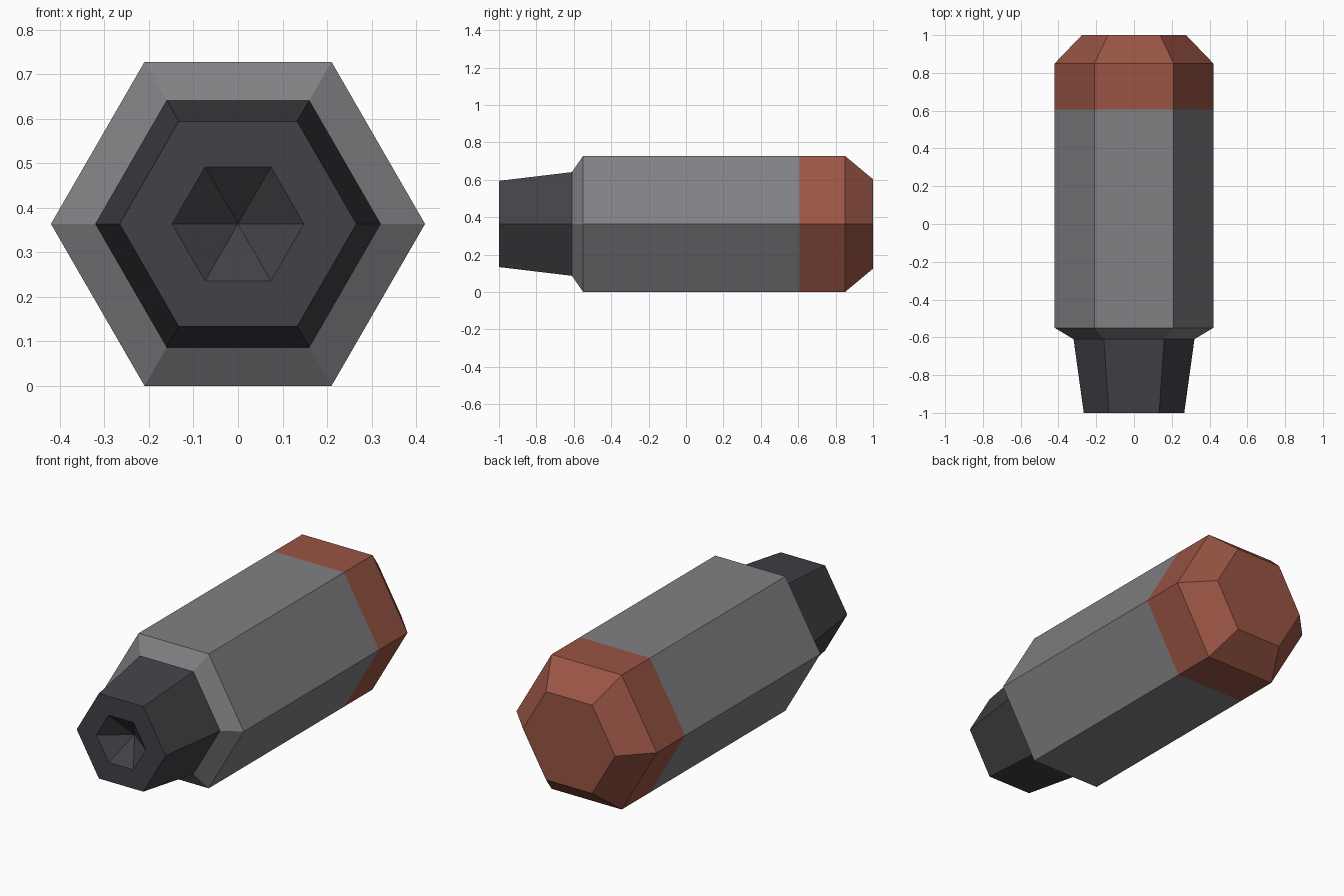
import bpy, bmesh, math

if "Cube" in bpy.data.objects:
    bpy.data.objects.remove(bpy.data.objects["Cube"])

AXIS_Z = 0.42 * math.sin(math.pi / 3)   # height of the long axis, hexagon rests on a flat


def material(name, rgb):
    m = bpy.data.materials.new(name)
    m.diffuse_color = (*rgb, 1)
    m.use_nodes = True
    m.node_tree.nodes["Principled BSDF"].inputs["Base Color"].default_value = m.diffuse_color
    return m


def hex_loft(name, profile, mat):
    """Six-sided loft along y from (y, radius) pairs; radius 0 closes to a point."""
    bm = bmesh.new()
    rings = []
    for y, r in profile:
        count = 6 if r > 0 else 1
        rings.append([bm.verts.new((r * math.cos(i * math.pi / 3), y,
                                    AXIS_Z + r * math.sin(i * math.pi / 3)))
                      for i in range(count)])
    for a, b in zip(rings, rings[1:]):
        for i in range(6):
            j = (i + 1) % 6
            if len(a) == 1:
                bm.faces.new((a[0], b[i], b[j]))
            else:
                bm.faces.new((a[i], b[i], b[j], a[j]))
    # flat end face when the profile does not finish open
    if name == "end_cap":
        bm.faces.new(rings[-1][::-1])
    mesh = bpy.data.meshes.new(name)
    bm.to_mesh(mesh)
    bm.free()
    mesh.materials.append(mat)
    obj = bpy.data.objects.new(name, mesh)
    bpy.context.collection.objects.link(obj)
    return obj


grey = material("mid_grey", (0.22, 0.22, 0.235))
dark = material("dark_grey", (0.055, 0.053, 0.062))
red = material("rust_red", (0.32, 0.09, 0.058))

# Tapered nose with a pointed hexagonal recess in its front face
hex_loft("nose", [(-0.885, 0), (-1.0, 0.148), (-1.0, 0.266), (-0.61, 0.32)], dark)
# Casing with a chamfered front shoulder
hex_loft("casing", [(-0.61, 0.32), (-0.55, 0.42), (0.607, 0.42)], grey)
# Coloured rear cap with a chamfer and flat end
hex_loft("end_cap", [(0.607, 0.42), (0.85, 0.42), (1.0, 0.276)], red)
